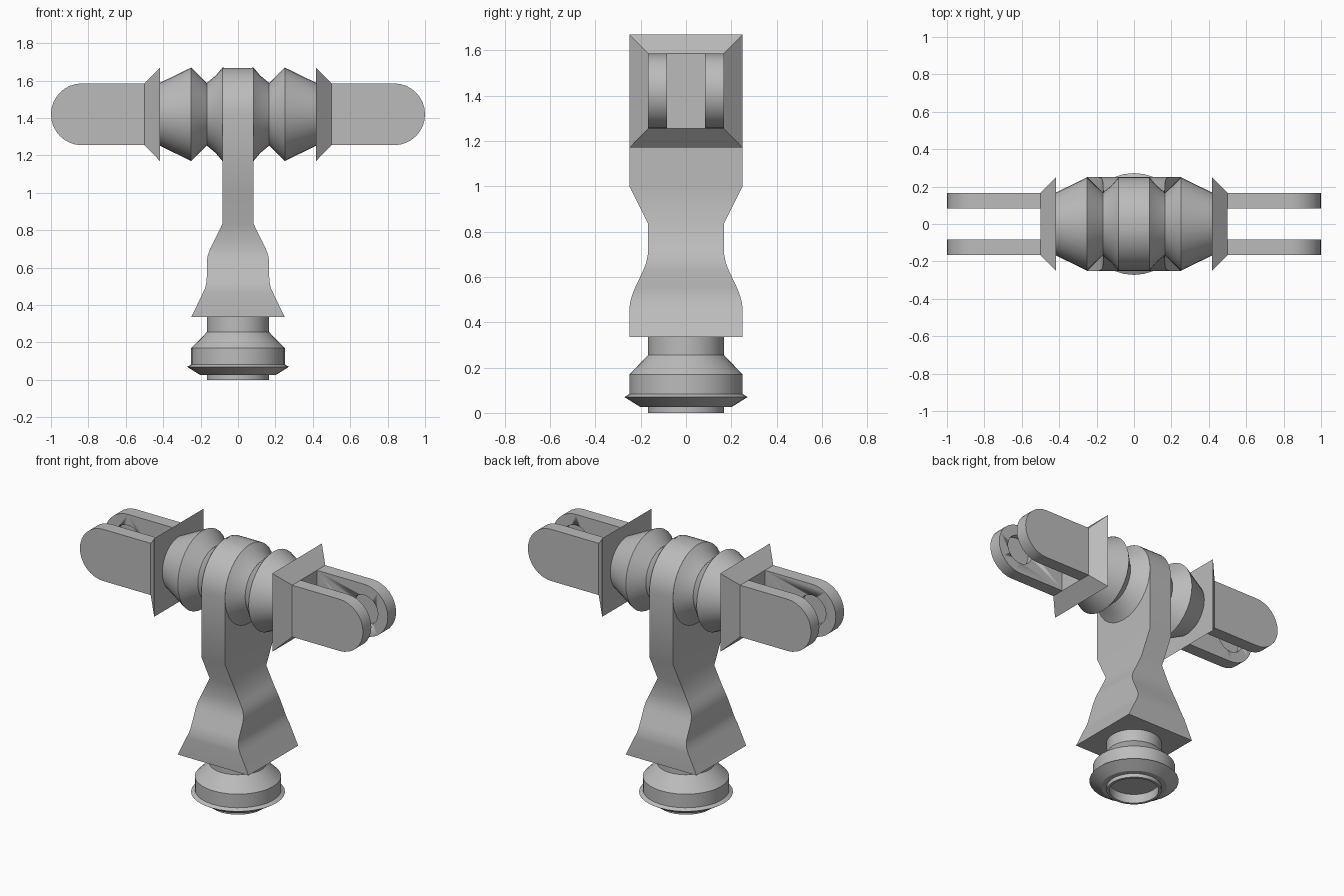
import bpy, bmesh, math
from mathutils import Matrix, Vector

if "Cube" in bpy.data.objects:
    bpy.data.objects.remove(bpy.data.objects["Cube"])

AXIS_Z = 1.42    # height of the crossbar axis
SEG = 32

grey = bpy.data.materials.new("plain grey")
grey.diffuse_color = (0.5, 0.5, 0.5, 1)
grey.use_nodes = True
grey.node_tree.nodes["Principled BSDF"].inputs["Base Color"].default_value = grey.diffuse_color


def finish(name, bm, smooth=True):
    bmesh.ops.remove_doubles(bm, verts=bm.verts, dist=0.0005)
    bmesh.ops.recalc_face_normals(bm, faces=bm.faces)
    mesh = bpy.data.meshes.new(name)
    bm.to_mesh(mesh)
    bm.free()
    mesh.materials.append(grey)
    ob = bpy.data.objects.new(name, mesh)
    bpy.context.collection.objects.link(ob)
    if smooth:
        bpy.ops.object.select_all(action='DESELECT')
        ob.select_set(True)
        bpy.context.view_layer.objects.active = ob
        bpy.ops.object.shade_smooth_by_angle(angle=math.radians(32))
    return ob


def loft(bm, rings):
    """Skin a list of equal-length point rings and cap both ends."""
    rows = [[bm.verts.new(p) for p in r] for r in rings]
    n = len(rows[0])
    for a, b in zip(rows, rows[1:]):
        for i in range(n):
            j = (i + 1) % n
            bm.faces.new((a[i], a[j], b[j], b[i]))
    bm.faces.new(rows[0])
    bm.faces.new(rows[-1])


def lathe(name, profile, matrix=Matrix()):
    """Turn (radius, height) points around the local z axis."""
    bm = bmesh.new()
    angles = [2 * math.pi * i / SEG for i in range(SEG)]
    loft(bm, [[matrix @ Vector((r * math.cos(a), r * math.sin(a), h))
               for a in angles] for r, h in profile])
    return finish(name, bm)


# Turned foot with a hollow underside
lathe("base_foot", [(0.15, 0.06), (0.15, 0), (0.167, 0), (0.167, 0.025),
                    (0.2, 0.025), (0.272, 0.07), (0.25, 0.083), (0.25, 0.17),
                    (0.167, 0.255), (0.167, 0.36)])

# Post: rectangular sections (z, half width, half depth) with a rounded head
sections = [(0.335, 0.25, 0.25), (0.46, 0.19, 0.25), (0.49, 0.176, 0.246),
            (0.525, 0.168, 0.236), (0.55, 0.167, 0.226), (0.63, 0.167, 0.188),
            (0.665, 0.162, 0.175), (0.70, 0.149, 0.168), (0.73, 0.134, 0.167),
            (0.835, 0.083, 0.167), (1.0, 0.083, 0.25)]
for i in range(13):
    a = math.radians(i * 7.5)
    sections.append((AXIS_Z + 0.25 * math.sin(a), 0.083, 0.25 * math.cos(a)))
bm = bmesh.new()
rows = []
for z, hx, hy in sections[:-1]:
    rows.append([(-hx, -hy, z), (hx, -hy, z), (hx, hy, z), (-hx, hy, z)])
loft(bm, rows)
# Raise the closing edge of the head to its full height
top = max(bm.verts, key=lambda v: v.co.z).co.z
cap = [f for f in bm.faces if all(v.co.z > top - 1e-5 for v in f.verts)]
for v in bmesh.ops.inset_region(bm, faces=cap, thickness=0.0001)["faces"]:
    pass
finish("post", bm)

for side, label in ((-1, "left"), (1, "right")):
    turn = Matrix.Translation((0, 0, AXIS_Z)) @ Matrix.Rotation(side * math.pi / 2, 4, 'Y')

    # Turned collar and barrel along the crossbar
    lathe(label + "_barrel", [(0.25, 0.075), (0.25, 0.083), (0.208, 0.118),
                              (0.167, 0.167), (0.25, 0.25), (0.167, 0.42)], turn)

    # Square flange tapering outward
    bm = bmesh.new()
    loft(bm, [[(side * x, h * sy * w, AXIS_Z + h * sz)
               for sy, sz in ((-1, -1), (1, -1), (1, 1), (-1, 1))]
              for x, h, w in ((0.417, 0.25, 1), (0.5, 0.165, 1.01))])
    finish(label + "_flange", bm, False)

    # Fork made of two round-ended plates
    outline = [(0.49, -0.165), (0.49, 0.165)]
    for i in range(17):
        a = math.pi / 2 - math.pi * i / 16
        outline.append((0.835 + 0.165 * math.cos(a), 0.165 * math.sin(a)))
    bm = bmesh.new()
    for s in (-1, 1):
        loft(bm, [[(side * x, s * y, AXIS_Z + z) for x, z in outline]
                  for y in (0.083, 0.167)])
    fork = finish(label + "_fork", bm)

    # Round sockets sunk into the inner faces of the fork
    cutter = lathe(label + "_socket_cutter", [(0.095, -0.12), (0.095, 0.12)],
                   Matrix.Translation((side * 0.835, 0, AXIS_Z))
                   @ Matrix.Rotation(math.pi / 2, 4, 'X'))
    cutter.hide_render = True
    cutter.hide_viewport = True
    cut = fork.modifiers.new("sockets", 'BOOLEAN')
    cut.operation = 'DIFFERENCE'
    cut.solver = 'EXACT'
    cut.object = cutter
